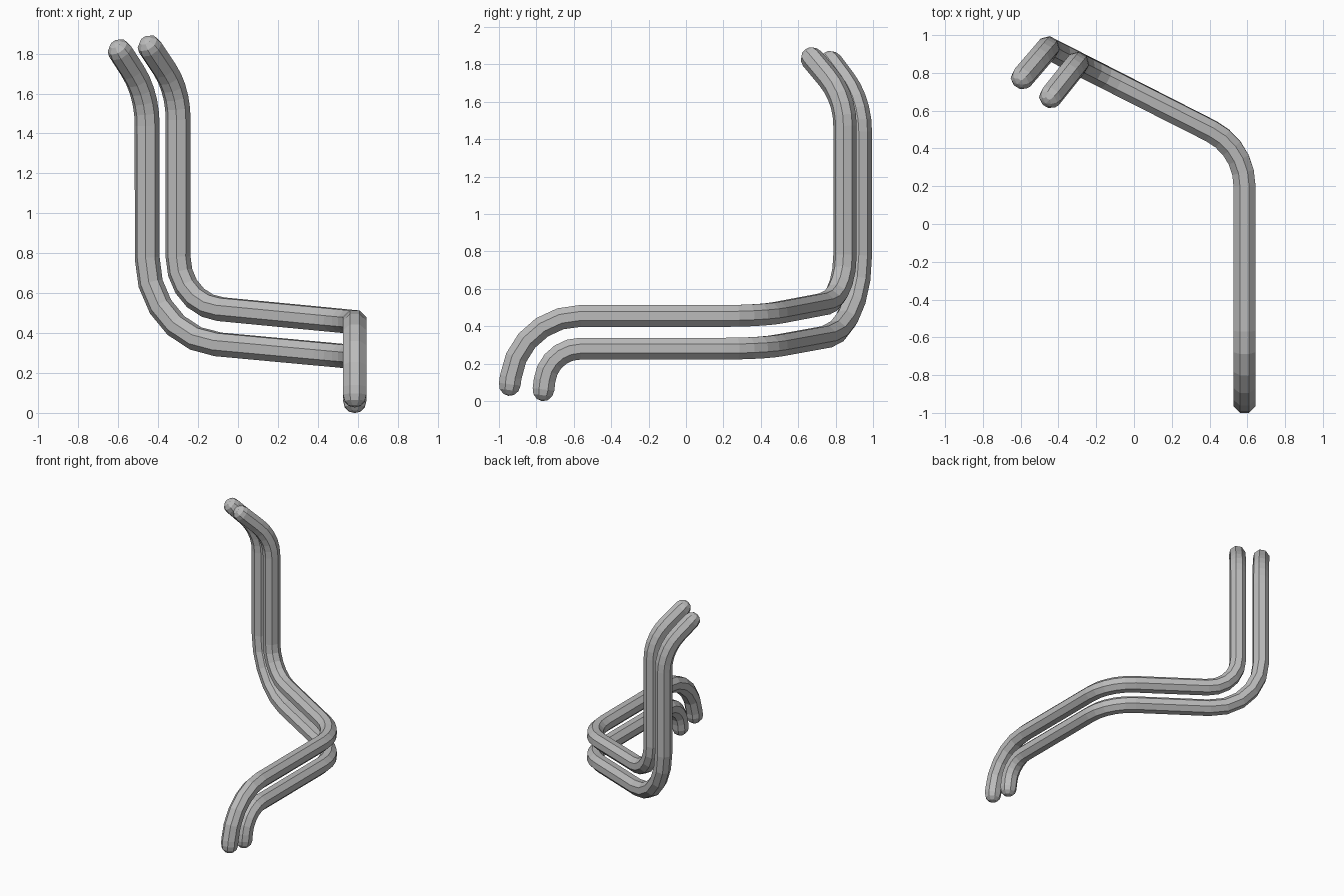
import bpy, bmesh, math
from mathutils import Vector

cube = bpy.data.objects.get("Cube")
if cube:
    bpy.data.objects.remove(cube)

RADIUS = 0.063
SIDES = 8
BEND_STEPS = 5
CAP_STEPS = 3

grey = bpy.data.materials.new("pipe_grey")
grey.use_nodes = True
colour = (0.5, 0.5, 0.5, 1)
grey.diffuse_color = colour
grey.node_tree.nodes["Principled BSDF"].inputs["Base Color"].default_value = colour


def rounded_path(corners, bends):
    """Replace every inner corner with a circular arc starting `bend` away from it."""
    path = [corners[0]]
    for before, corner, after, bend in zip(corners, corners[1:], corners[2:], bends):
        into = (corner - before).normalized()
        out = (after - corner).normalized()
        turn = into.angle(out)
        r = bend / math.tan(turn / 2)
        start = corner - into * bend
        side = (out - into * out.dot(into)).normalized()
        for i in range(BEND_STEPS + 1):
            a = turn * i / BEND_STEPS
            path.append(start + into * r * math.sin(a) + side * r * (1 - math.cos(a)))
    path.append(corners[-1])
    return path


def make_pipe(name, corners, bends):
    path = rounded_path([Vector(c) for c in corners], bends)
    tangents = []
    for i, p in enumerate(path):
        a = path[max(i - 1, 0)]
        b = path[min(i + 1, len(path) - 1)]
        tangents.append(((p - a).normalized() + (b - p).normalized()).normalized())

    # Rings: rounded start cap, swept body, rounded end cap
    rings = [(p, t, RADIUS) for p, t in zip(path, tangents)]
    for i in range(1, CAP_STEPS):
        a = math.pi / 2 * i / CAP_STEPS
        reach, r = RADIUS * math.sin(a), RADIUS * math.cos(a)
        rings.insert(0, (path[0] - tangents[0] * reach, tangents[0], r))
        rings.append((path[-1] + tangents[-1] * reach, tangents[-1], r))

    bm = bmesh.new()
    loops = []
    u = Vector((1, 0, 0))
    for p, t, r in rings:
        u = (u - t * u.dot(t)).normalized()
        v = t.cross(u)
        angles = [math.tau * (k + 0.5) / SIDES for k in range(SIDES)]
        loops.append([bm.verts.new(p + (u * math.cos(a) + v * math.sin(a)) * r) for a in angles])
    for low, high in zip(loops, loops[1:]):
        for k in range(SIDES):
            n = (k + 1) % SIDES
            bm.faces.new((low[k], low[n], high[n], high[k]))
    for loop, p, t in ((loops[0], path[0], -tangents[0]), (loops[-1], path[-1], tangents[-1])):
        tip = bm.verts.new(p + t * RADIUS)
        for k in range(SIDES):
            bm.faces.new((loop[k], loop[(k + 1) % SIDES], tip))
    bmesh.ops.recalc_face_normals(bm, faces=bm.faces)

    mesh = bpy.data.meshes.new(name)
    bm.to_mesh(mesh)
    bm.free()
    mesh.materials.append(grey)
    obj = bpy.data.objects.new(name, mesh)
    bpy.context.collection.objects.link(obj)


# Corners run from the low front end, back, sideways, up, and out to the top end
make_pipe("upper_pipe",
          [(0.585, -0.942, 0.09), (0.585, -0.895, 0.455), (0.585, 0.402, 0.455),
           (-0.30, 0.85, 0.54), (-0.30, 0.85, 1.62), (-0.44, 0.675, 1.83)],
          [0.33, 0.2, 0.24, 0.15])
make_pipe("lower_pipe",
          [(0.585, -0.762, 0.062), (0.585, -0.735, 0.28), (0.585, 0.402, 0.28),
           (-0.455, 0.932, 0.376), (-0.455, 0.932, 1.6), (-0.59, 0.775, 1.81)],
          [0.17, 0.2, 0.4, 0.16])
